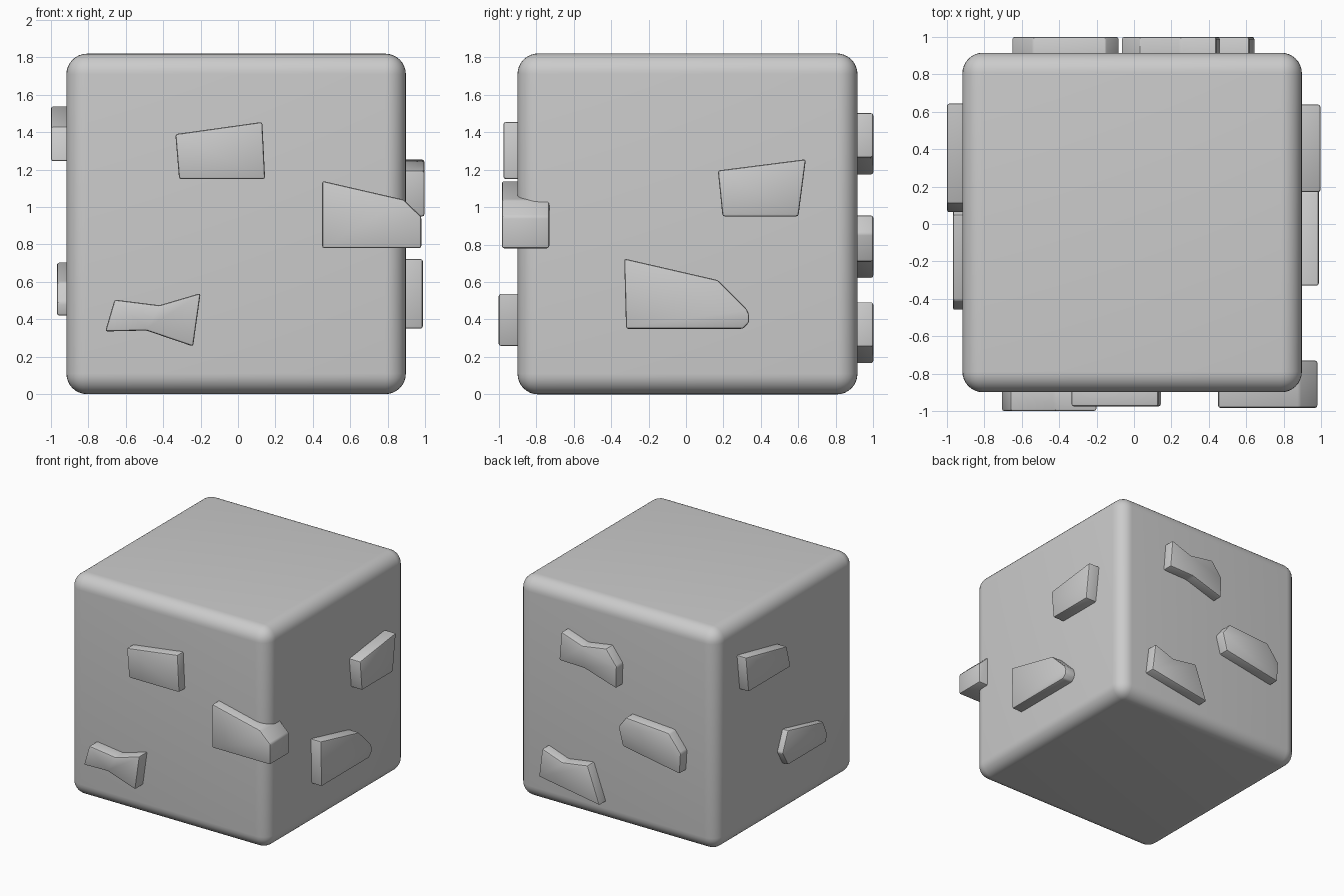
import bpy, bmesh
from mathutils import Vector

if "Cube" in bpy.data.objects:
    bpy.data.objects.remove(bpy.data.objects["Cube"])


def finish(name, bm, width, segments):
    bmesh.ops.recalc_face_normals(bm, faces=bm.faces)
    mesh = bpy.data.meshes.new(name)
    bm.to_mesh(mesh)
    bm.free()
    ob = bpy.data.objects.new(name, mesh)
    bpy.context.collection.objects.link(ob)
    bev = ob.modifiers.new("soft_edges", 'BEVEL')
    bev.width = width
    bev.segments = segments
    bev.limit_method = 'NONE'
    bpy.ops.object.select_all(action='DESELECT')
    ob.select_set(True)
    bpy.context.view_layer.objects.active = ob
    bpy.ops.object.modifier_apply(modifier=bev.name)
    bpy.ops.object.shade_smooth_by_angle()
    return ob


def plate(name, axis, start, end, outline):
    """Extrude an outline of (horizontal, z) points along x or y."""
    bm = bmesh.new()
    put = (lambda d, h, z: (d, h, z)) if axis == 'x' else (lambda d, h, z: (h, d, z))
    face = bm.faces.new([bm.verts.new(put(start, h, z)) for h, z in outline])
    new = bmesh.ops.extrude_face_region(bm, geom=[face])["geom"]
    verts = [v for v in new if isinstance(v, bmesh.types.BMVert)]
    bmesh.ops.translate(bm, verts=verts, vec=Vector(put(end - start, 0, 0)))
    return finish(name, bm, 0.012, 2)


# Rounded main block
bm = bmesh.new()
bmesh.ops.create_cube(bm, size=1.0)
bmesh.ops.scale(bm, verts=bm.verts, vec=(1.815, 1.815, 1.82))
bmesh.ops.translate(bm, verts=bm.verts, vec=(-0.01, 0.008, 0.91))
finish("block", bm, 0.11, 8)

# Front plates
plate("front_upper_plate", 'y', -0.82, -0.975,
      [(-.335, 1.39), (.13, 1.455), (.145, 1.15), (-.315, 1.15)])
plate("front_lower_plate", 'y', -0.82, -1.0,
      [(-.71, .335), (-.66, .505), (-.42, .475), (-.2, .54), (-.24, .255), (-.49, .34)])
# Plate wrapping the front right corner
plate("corner_plate", 'y', -0.73, -0.983,
      [(.45, 1.14), (.885, 1.04), (.98, .95), (.98, .78), (.45, .78)])

# Right plates
plate("right_upper_plate", 'x', 0.82, 0.997,
      [(.17, 1.195), (.64, 1.255), (.6, .95), (.195, .95)])
plate("right_lower_plate", 'x', 0.82, 0.988,
      [(-.33, .725), (.17, .61), (.325, .455), (.337, .425), (.337, .385), (.305, .35), (-.32, .35)])

# Left plates
plate("left_upper_plate", 'x', -0.82, -1.0,
      [(.645, 1.54), (.11, 1.43), (.06, 1.245), (.61, 1.245)])
plate("left_lower_plate", 'x', -0.82, -0.968,
      [(.05, .705), (-.41, .6), (-.46, .49), (-.45, .42), (.05, .42), (.12, .54)])

# Back plates
plate("back_upper_plate", 'y', 0.82, 1.0,
      [(.44, 1.505), (.25, 1.44), (.03, 1.475), (-.065, 1.35), (-.06, 1.17), (.23, 1.26), (.46, 1.265)])
plate("back_middle_plate", 'y', 0.82, 1.0,
      [(-.15, .955), (-.54, .93), (-.65, .79), (-.64, .62), (-.12, .71), (-.08, .86)])
plate("back_lower_plate", 'y', 0.82, 1.0,
      [(.615, .495), (.43, .43), (.2, .465), (.09, .165), (.645, .255)])
